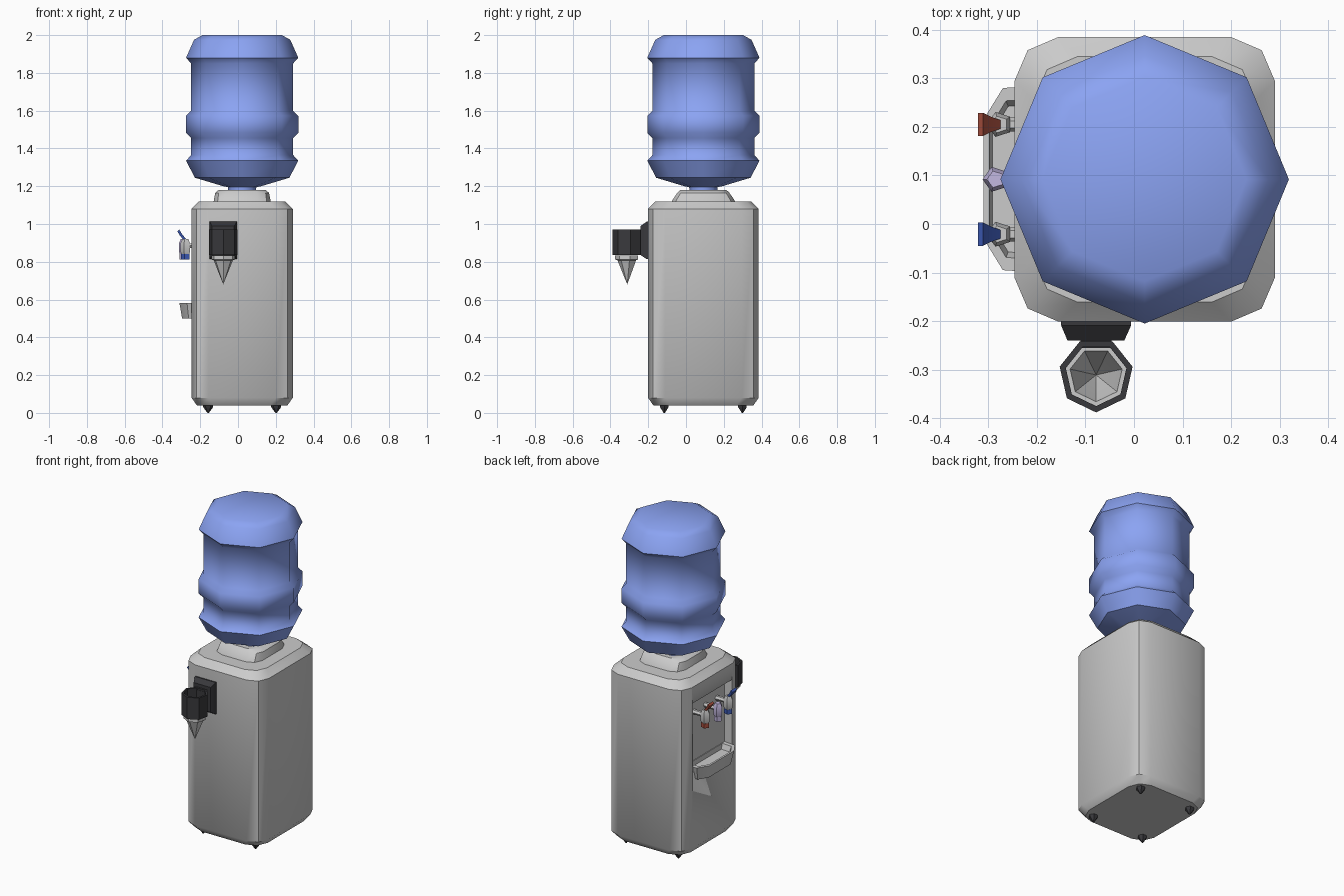
import bpy, bmesh, math
from mathutils import Vector

if "Cube" in bpy.data.objects:
    bpy.data.objects.remove(bpy.data.objects["Cube"])


def mat(name, r, g, b):
    m = bpy.data.materials.new(name)
    m.diffuse_color = (r, g, b, 1)
    m.use_nodes = True
    m.node_tree.nodes["Principled BSDF"].inputs["Base Color"].default_value = m.diffuse_color
    return m


BLUE = mat("bottle_blue", .26, .37, .9)
BLACK = mat("black_plastic", .04, .04, .045)
RED = mat("hot_red", .4, .08, .05)
COLD = mat("cold_blue", .05, .11, .5)
LILAC = mat("lilac", .55, .48, .75)


def loft(name, rings, material=None, angle=35, close=False):
    """Skin equal-length rings of points; cap the ends, or close into a tube wall."""
    bm = bmesh.new()
    vs = [[bm.verts.new(p) for p in ring] for ring in rings]
    n = len(vs[0])
    pairs = list(zip(vs, vs[1:])) + ([(vs[-1], vs[0])] if close else [])
    for a, b in pairs:
        for i in range(n):
            j = (i + 1) % n
            bm.faces.new((a[i], a[j], b[j], b[i]))
    if not close:
        bm.faces.new(vs[0][::-1])
        bm.faces.new(vs[-1])
    bmesh.ops.remove_doubles(bm, verts=bm.verts, dist=1e-5)
    bmesh.ops.recalc_face_normals(bm, faces=bm.faces)
    for f in bm.faces:
        f.smooth = True
    for e in bm.edges:
        e.smooth = e.calc_face_angle(math.pi) < math.radians(angle)
    me = bpy.data.meshes.new(name)
    bm.to_mesh(me)
    bm.free()
    ob = bpy.data.objects.new(name, me)
    bpy.context.collection.objects.link(ob)
    if material:
        me.materials.append(material)
    return ob


def circle(cx, cy, z, r, n=8, start=0.0):
    return [(cx + r * math.cos(start + math.tau * i / n),
             cy + r * math.sin(start + math.tau * i / n), z) for i in range(n)]


def turned(name, cx, cy, profile, n=8, start=0.0, **kw):
    return loft(name, [circle(cx, cy, z, r, n, start) for r, z in profile], **kw)


CX, CY = .022, .092


def rounded_rect(hx, hy, c, z, cx=CX, cy=CY):
    q = [(hx, hy - c), (hx - .3 * c, hy - .3 * c), (hx - c, hy)]
    pts = []
    for sx, sy in ((1, 1), (-1, 1), (-1, -1), (1, -1)):
        pts += [(cx + sx * x, cy + sy * y, z) for x, y in (q if sx * sy > 0 else q[::-1])]
    return pts


def box(name, x0, x1, y0, y1, z0, z1, **kw):
    return loft(name, [[(x0, y0, z), (x1, y0, z), (x1, y1, z), (x0, y1, z)] for z in (z0, z1)], **kw)


# cabinet with a tap recess in its left side
cabinet = loft("cabinet", [rounded_rect(.268 - i, .293 - i, .09, z)
                           for i, z in ((.028, .04), (0, .08), (0, 1.08), (.04, 1.12))])
cutter = box("recess_cutter", -.4, -.195, -.1, .285, .55, .98)
cutter.hide_render = True
cutter.hide_viewport = True
cutter.display_type = 'WIRE'
cut = cabinet.modifiers.new("recess", 'BOOLEAN')
cut.operation, cut.solver, cut.object = 'DIFFERENCE', 'EXACT', cutter

# collar that receives the bottle
loft("bottle_collar", [rounded_rect(hx, hy, c, z) for hx, hy, c, z in (
    (.152, .17, .07, 1.11), (.15, .165, .07, 1.125), (.142, .138, .06, 1.165),
    (.125, .122, .06, 1.18), (.09, .09, .045, 1.18), (.08, .08, .04, 1.14))])

# water bottle
turned("water_bottle", CX, CY, [
    (.072, 1.15), (.075, 1.195), (.1, 1.2), (.25, 1.245), (.297, 1.335), (.27, 1.365), (.27, 1.455),
    (.297, 1.483), (.297, 1.573), (.27, 1.6), (.27, 1.85), (.297, 1.88), (.255, 1.975), (.21, 2.0)],
    material=BLUE, angle=46)

# feet
for sx, side in ((-1, "left"), (1, "right")):
    for sy, end in ((-1, "front"), (1, "back")):
        turned(f"foot_{end}_{side}", CX + sx * .18, CY + sy * .207,
               [(.004, 0), (.026, .03), (.026, .045)], n=6, material=BLACK)

# drip tray
outline = [(-.195, -.1), (-.27, -.095), (-.31, -.03), (-.31, .215), (-.27, .28), (-.195, .285)]


def tray_ring(s, z, dx=0):
    return [(-.195 + (x + .195) * s + dx, CY + (y - CY) * s, z) for x, y in outline]


loft("drip_tray", [tray_ring(.88, .5), tray_ring(1, .582),
                   tray_ring(.86, .582, -.004), tray_ring(.8, .55, -.004)])

# taps
for label, y, col in (("hot", .205, RED), ("room", .092, LILAC), ("cold", -.021, COLD)):
    body = LILAC if label == "room" else None
    tx = -.285 if label == "room" else -.277
    stem = [[(x, y + .015 * math.cos(a), .885 + .015 * math.sin(a))
             for a in [math.tau * i / 6 for i in range(6)]] for x in (-.19, tx)]
    loft(f"{label}_tap_stem", stem)
    turned(f"{label}_tap_body", tx, y, [(.02, .835), (.027, .85), (.027, .9), (.018, .92)],
           n=5, start=math.pi, material=body)
    turned(f"{label}_tap_nozzle", tx, y, [(.024, .812), (.024, .84)], n=5, start=math.pi, material=col)
    if label != "room":
        lever = [[(x - t, y - w, z - t), (x - t, y + w, z - t), (x + t, y + w, z + t), (x + t, y - w, z + t)]
                 for x, z, w, t in ((-.268, .903, .005, .004), (-.3, .94, .016, .005), (-.316, .965, .024, .005))]
        loft(f"{label}_tap_lever", lever, material=col)

# cup dispenser: wall bracket, seven-sided sleeve and paper cup
loft("cup_bracket", [[(x0, y, z0), (x1, y, z0), (x1, y, z1), (x0, y, z1)] for x0, x1, y, z0, z1 in (
    (-.15, -.006, -.198, .815, 1.012), (-.15, -.006, -.209, .815, 1.012), (-.137, -.02, -.24, .835, .99))],
    material=BLACK)
HX, HY = -.078, -.311
turned("cup_sleeve", HX, HY, [(.077, .835), (.077, .97), (.064, .97), (.064, .835)],
       n=7, start=-math.pi / 2, material=BLACK, close=True)
box("sleeve_mount", -.11, -.046, -.255, -.235, .85, .96, material=BLACK)
turned("paper_cup", HX, HY, [
    (.0, .68), (.052, .808), (.064, .812), (.064, .832), (.055, .832), (.05, .815), (.0, .69)],
    n=7, start=-math.pi / 2, close=True, angle=20)
